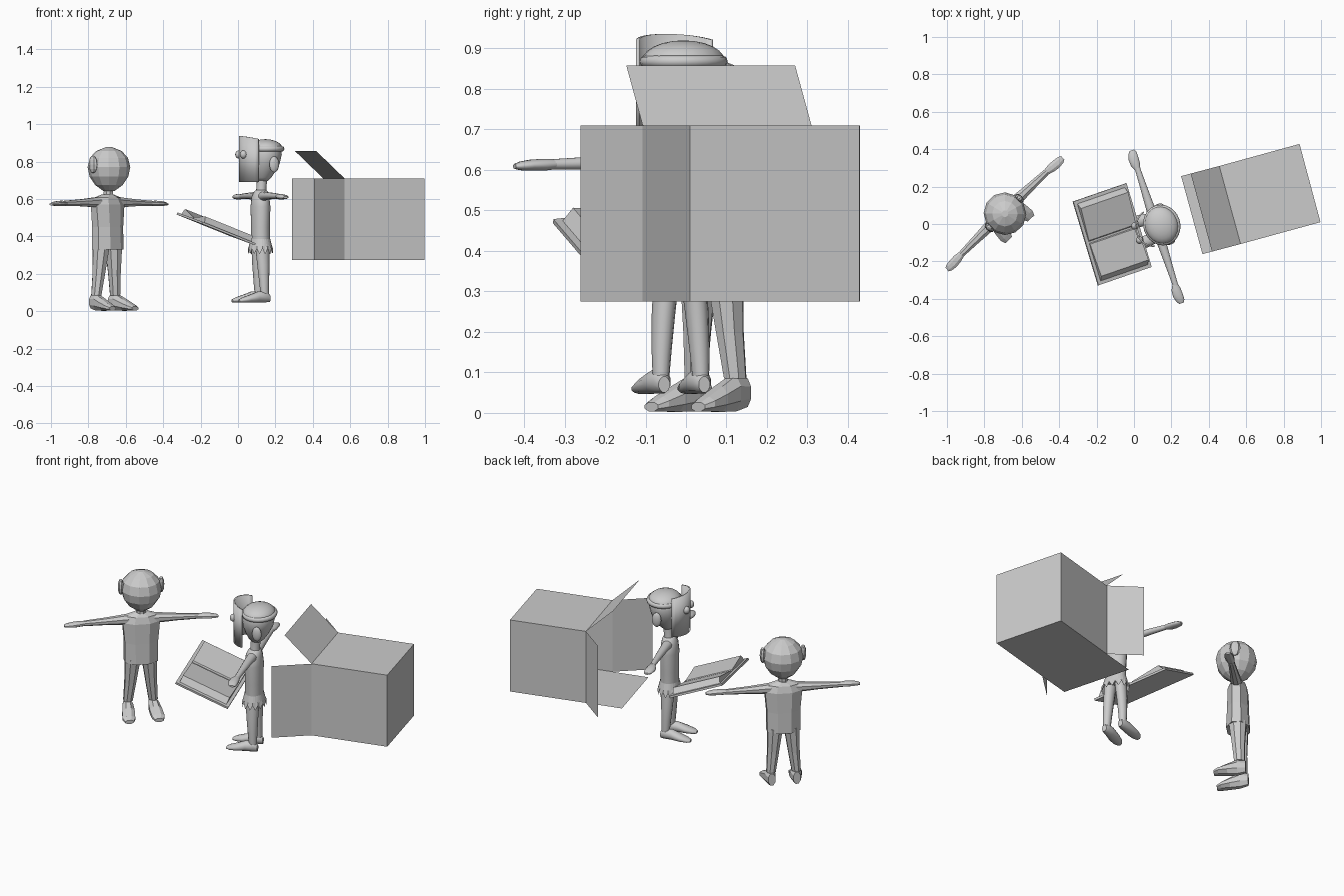
import bpy, bmesh, math
from mathutils import Matrix, Vector

if "Cube" in bpy.data.objects:
    bpy.data.objects.remove(bpy.data.objects["Cube"])

grey = bpy.data.materials.new("plain_grey")
grey.diffuse_color = (0.6, 0.6, 0.6, 1)
grey.use_nodes = True
grey.node_tree.nodes["Principled BSDF"].inputs["Base Color"].default_value = grey.diffuse_color


def finish(name, bm, matrix=None, smooth=False):
    bmesh.ops.recalc_face_normals(bm, faces=bm.faces)
    me = bpy.data.meshes.new(name)
    bm.to_mesh(me)
    bm.free()
    me.materials.append(grey)
    ob = bpy.data.objects.new(name, me)
    bpy.context.collection.objects.link(ob)
    if matrix is not None:
        ob.matrix_world = matrix
    if smooth:
        bpy.context.view_layer.objects.active = ob
        ob.select_set(True)
        bpy.ops.object.shade_smooth_by_angle(angle=math.radians(50))
        ob.select_set(False)
    return ob


def loft(name, axis, rings, n, matrix, smooth=False, side=1):
    """Rings are (position on axis, offset a, offset b, radius a, radius b)."""
    bm = bmesh.new()
    loops = []
    for t, oa, ob, ra, rb in rings:
        loop = []
        for i in range(n):
            w = 2 * math.pi * (i + 0.5) / n
            a, b = oa + ra * math.cos(w), ob + rb * math.sin(w)
            p = {'x': (t, a, b), 'y': (a, t, b), 'z': (a, b, t)}[axis]
            loop.append(bm.verts.new((p[0] * side, p[1], p[2])))
        loops.append(loop)
    for l0, l1 in zip(loops, loops[1:]):
        for i in range(n):
            j = (i + 1) % n
            bm.faces.new((l0[i], l0[j], l1[j], l1[i]))
    bm.faces.new(loops[0])
    bm.faces.new(loops[-1])
    return finish(name, bm, matrix, smooth)


def ball(name, centre, size, matrix, smooth=True, u=16, v=10):
    bm = bmesh.new()
    bmesh.ops.create_uvsphere(bm, u_segments=u, v_segments=v, radius=1)
    bmesh.ops.scale(bm, vec=size, verts=bm.verts)
    bmesh.ops.translate(bm, vec=centre, verts=bm.verts)
    return finish(name, bm, matrix, smooth)


def place(x, y, z, angle):
    return Matrix.Translation((x, y, z)) @ Matrix.Rotation(math.radians(angle), 4, 'Z')


# ---------- left figure: faceted ----------
A = place(-0.69, 0.055, 0, 44)
loft("left_head", 'z', [(.643, 0, 0, .03, .03), (.675, 0, 0, .072, .075), (.72, 0, 0, .102, .105),
                        (.77, 0, 0, .113, .115), (.82, 0, 0, .102, .102), (.857, 0, 0, .068, .068),
                        (.877, 0, 0, .018, .018)], 12, A)
loft("left_neck", 'z', [(.61, 0, .005, .028, .028), (.66, 0, .005, .025, .025)], 8, A)
loft("left_shirt", 'z', [(.33, 0, .01, .1, .068), (.45, 0, .01, .1, .062), (.57, 0, .01, .112, .058),
                         (.607, 0, .01, .09, .045), (.625, 0, .01, .035, .03)], 8, A)
for s, tag in ((1, "r"), (-1, "l")):
    loft("left_arm_" + tag, 'x', [(.07, .01, .583, .034, .03), (.2, .008, .58, .025, .02),
                                  (.32, .006, .577, .018, .015)], 8, A, side=s)
    loft("left_hand_" + tag, 'x', [(.31, .006, .577, .017, .013), (.35, .003, .577, .026, .015),
                                   (.385, 0, .576, .027, .014), (.415, 0, .574, .022, .01),
                                   (.43, 0, .572, .014, .006)], 8, A, side=s)
    loft("left_leg_" + tag, 'z', [(.35, .046, .012, .046, .052), (.2, .058, .018, .034, .038),
                                  (.085, .07, .025, .027, .031)], 8, A, side=s)
    loft("left_foot_" + tag, 'y', [(.06, .07, .05, .022, .038), (.015, .072, .048, .032, .048),
                                   (-.04, .077, .034, .038, .034), (-.09, .082, .022, .038, .02),
                                   (-.115, .083, .015, .026, .012)], 8, A, side=s)
    ball("left_ear_" + tag, (s * .113, .005, .785), (.017, .03, .047), A, False, 8, 6)

# ---------- middle figure: smooth ----------
B = place(0.12, -0.015, 0, -72)
loft("middle_head", 'z', [(.695, 0, .012, .025, .025), (.715, 0, .014, .045, .045), (.75, 0, .018, .068, .065),
                          (.79, 0, .022, .09, .082), (.84, 0, .025, .102, .09), (.885, 0, .025, .09, .08),
                          (.912, 0, .025, .05, .045), (.918, 0, .025, .015, .015)], 20, B, True)
loft("middle_neck", 'z', [(.62, 0, .005, .032, .03), (.66, 0, .005, .027, .027), (.71, 0, .01, .028, .028)], 14, B, True)
loft("middle_torso", 'z', [(.34, 0, 0, .062, .05), (.45, 0, 0, .062, .05), (.56, 0, 0, .07, .052),
                           (.615, 0, 0, .066, .045), (.64, 0, .003, .042, .036), (.65, 0, .004, .025, .025)], 16, B, True)
for s, tag in ((1, "r"), (-1, "l")):
    loft("middle_arm_" + tag, 'x', [(.05, 0, .615, .028, .025), (.12, 0, .617, .024, .02),
                                    (.25, 0, .616, .018, .016), (.33, 0, .614, .015, .013)], 12, B, True, s)
    loft("middle_hand_" + tag, 'x', [(.32, 0, .614, .014, .012), (.35, -.004, .613, .026, .015),
                                     (.385, -.004, .612, .028, .014), (.415, 0, .61, .023, .011),
                                     (.43, .002, .609, .013, .006)], 12, B, True, s)
    loft("middle_leg_" + tag, 'z', [(.36, .032, 0, .032, .04), (.25, .043, .002, .029, .033),
                                    (.16, .049, .005, .025, .027), (.08, .052, .008, .02, .022)], 12, B, True, s)
    loft("middle_foot_" + tag, 'y', [(.035, .052, .07, .015, .02), (.015, .052, .077, .024, .03),
                                     (-.03, .054, .077, .03, .03), (-.08, .058, .067, .034, .021),
                                     (-.12, .06, .06, .028, .014), (-.14, .06, .056, .014, .008)], 12, B, True, s)
    ball("middle_ear_" + tag, (s * .1, .045, .785), (.014, .027, .043), B)
    ball("middle_eye_" + tag, (s * .04, -.108, .838), (.02, .02, .022), B)

# cap of hair with a rolled rim
ball("hair_cap", (0, .028, .87), (.103, .09, .05), B, True, 20, 12)
bm = bmesh.new()
rim = []
for i in range(24):
    w = math.tau * i / 24
    rim.append([bm.verts.new(((.096 + .014 * math.cos(k * math.tau / 8)) * math.cos(w),
                              .03 + (.085 + .014 * math.cos(k * math.tau / 8)) * math.sin(w),
                              .868 + .015 * math.sin(k * math.tau / 8))) for k in range(8)])
for i in range(24):
    for k in range(8):
        a, b, m = rim[i], rim[(i + 1) % 24], (k + 1) % 8
        bm.faces.new((a[k], a[m], b[m], b[k]))
finish("hair_rim", bm, B, True)

# curved mask in front of the face
bm = bmesh.new()
rows = []
for i in range(15):
    w = math.radians(-72 + 144 * i / 14)
    x, y = .105 * math.sin(w), -.01 - .105 * math.cos(w)
    rows.append((bm.verts.new((x, y, .69)), bm.verts.new((x, y, .913 - .2 * y))))
for a, b in zip(rows, rows[1:]):
    bm.faces.new((a[0], b[0], b[1], a[1]))
mask = finish("face_mask", bm, B, True)
mask.modifiers.new("thickness", 'SOLIDIFY').thickness = .008

# ragged skirt
bm = bmesh.new()
rows = []
for i in range(28):
    w = math.tau * i / 28
    c, s = math.cos(w), math.sin(w)
    rows.append((bm.verts.new((.064 * c, .052 * s, .385)), bm.verts.new((.074 * c, .06 * s, .35)),
                 bm.verts.new((.082 * c, .066 * s, .335 if i % 2 else .305))))
for i in range(28):
    a, b = rows[i], rows[(i + 1) % 28]
    bm.faces.new((a[0], b[0], b[1], a[1]))
    bm.faces.new((a[1], b[1], b[2], a[2]))
finish("ragged_skirt", bm, B)

# ---------- open book, tilted ----------
u = Vector((.135, -.449, -.05)).normalized()
v = Vector((.285, .095, -.115))
v = (v - u * v.dot(u)).normalized()
n = u.cross(v)
K = Matrix((u, v, n)).transposed().to_4x4()
K.translation = (-.119, -.055, .435)


def prism(name, profile, half):
    bm = bmesh.new()
    f = bm.faces.new([bm.verts.new((a, -half, c)) for a, c in profile])
    ext = bmesh.ops.extrude_face_region(bm, geom=[f])
    bmesh.ops.translate(bm, vec=(0, 2 * half, 0),
                        verts=[e for e in ext['geom'] if isinstance(e, bmesh.types.BMVert)])
    return finish(name, bm, K)


prism("book_cover", [(-.235, 0), (.235, 0), (.235, .012), (-.235, .012)], .161)
for s, tag in ((1, "near"), (-1, "far")):
    prism("book_pages_" + tag, [(s * .004, .01), (s * .01, .02), (s * .19, .044), (s * .218, .01)], .143)

# ---------- open box with four flaps ----------
lo, hi = .275, .71
P = [Vector((.57, -.107)), Vector((.997, .01)), Vector((.885, .428)), Vector((.456, .31))]
out = Vector((-.204, -.054))
quads = []


def wall(a, b):
    quads.append([(a.x, a.y, lo), (b.x, b.y, lo), (b.x, b.y, hi), (a.x, a.y, hi)])


def level(pts, z):
    quads.append([(p.x, p.y, z) for p in pts])


for a, b in zip(P[:3], P[1:]):
    wall(a, b)
level(P, lo)
level(P, hi)
bm = bmesh.new()
for q in quads:
    bm.faces.new([bm.verts.new(p) for p in q])
bmesh.ops.remove_doubles(bm, verts=bm.verts, dist=.0005)
finish("box_body", bm)

flap_quads = {
    "box_flap_near": [(.57, -.107, lo), (.407, -.26, lo), (.407, -.26, hi), (.57, -.107, hi)],
    "box_flap_far": [(.456, .31, lo), (.29, .43, lo), (.29, .43, hi), (.456, .31, hi)],
    "box_flap_bottom": [(*P[0], lo), (*P[3], lo), (*(P[3] + out), lo), (*(P[0] + out), lo)],
    "box_flap_top": [(*P[0], hi), (*P[3], hi), (*(P[3] + out * .75), .858), (*(P[0] + out * .75), .858)],
}
for name, q in flap_quads.items():
    bm = bmesh.new()
    bm.faces.new([bm.verts.new(p) for p in q])
    finish(name, bm)
